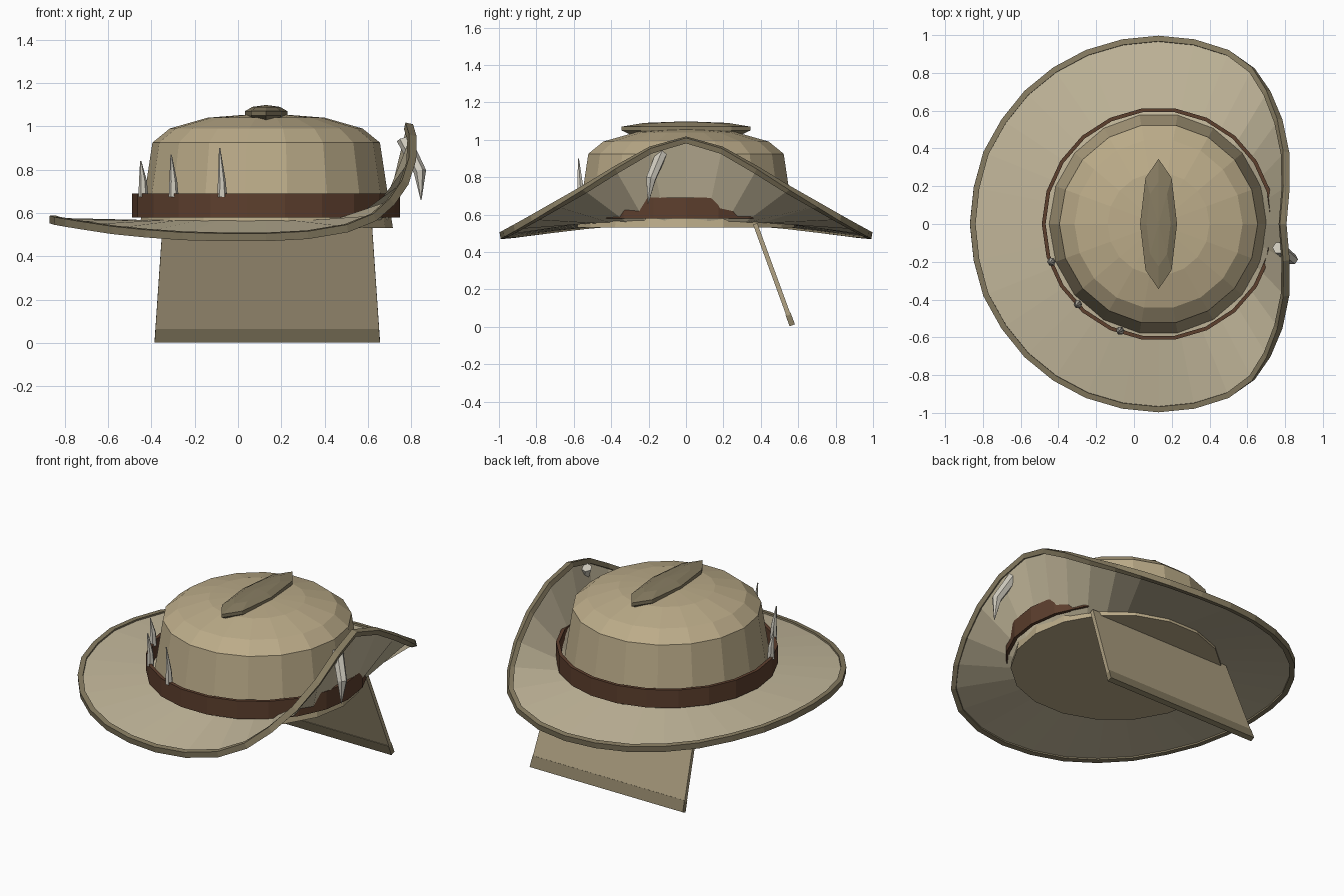
import bpy, bmesh
from math import sin, cos, pi, radians
from mathutils import Vector as V

if "Cube" in bpy.data.objects:
    bpy.data.objects.remove(bpy.data.objects["Cube"])

CX = 0.13  # the crown sits slightly off centre


def material(name, rgb):
    m = bpy.data.materials.new(name)
    m.diffuse_color = (*rgb, 1)
    m.use_nodes = True
    m.node_tree.nodes["Principled BSDF"].inputs["Base Color"].default_value = m.diffuse_color
    return m


tan = material("tan_cloth", (0.50, 0.41, 0.25))
pale = material("pale_cloth", (0.55, 0.48, 0.33))
dark = material("dark_trim", (0.24, 0.20, 0.12))
flap_mat = material("flap_cloth", (0.42, 0.35, 0.22))
leather = material("leather", (0.11, 0.05, 0.027))
ivory = material("ivory", (0.62, 0.59, 0.51))


def loft(name, rings, mat, caps=True, loop=False):
    """Join equal-length closed rings of points with quads."""
    bm = bmesh.new()
    rows = [[bm.verts.new(p) for p in r] for r in rings]
    n = len(rows[0])
    pairs = list(zip(rows, rows[1:])) + ([(rows[-1], rows[0])] if loop else [])
    for a, b in pairs:
        for i in range(n):
            j = (i + 1) % n
            bm.faces.new((a[i], a[j], b[j], b[i]))
    if caps and not loop:
        bm.faces.new(rows[0])
        bm.faces.new(rows[-1])
    bmesh.ops.remove_doubles(bm, verts=bm.verts, dist=1e-5)
    bmesh.ops.recalc_face_normals(bm, faces=bm.faces)
    me = bpy.data.meshes.new(name)
    bm.to_mesh(me)
    bm.free()
    me.materials.append(mat)
    ob = bpy.data.objects.new(name, me)
    bpy.context.collection.objects.link(ob)
    return ob


def ring(rx, ry, z, n):
    return [V((CX + rx * cos(2 * pi * i / n), ry * sin(2 * pi * i / n), z)) for i in range(n)]


# Crown: faceted dome with closed underside
crown = [(0.585, 0.53), (0.525, 0.925), (0.445, 0.99), (0.27, 1.04), (0.08, 1.055)]
loft("crown", [ring(r, r * 1.01, z, 18) for r, z in crown], tan)

# Crest: flattened ridge on top
crest = [(0.88, 1.03), (1, 1.05), (1, 1.07), (0.65, 1.09), (0.05, 1.098)]
loft("crest", [ring(0.098 * s, 0.345 * s, z, 8) for s, z in crest], dark)

# Leather band: thin open ring
band = [(0.618, 0.58), (0.618, 0.69), (0.598, 0.69), (0.598, 0.58)]
loft("hat_band", [ring(r, r, z, 22) for r, z in band], leather, loop=True)

# Brim: outer edge (x, z) every 11.25 degrees from the raised side, mirrored in y
edge = [(0.787, 1.0), (0.803, 0.945), (0.80, 0.84), (0.765, 0.735), (0.705, 0.65),
        (0.625, 0.58), (0.50, 0.53), (0.32, 0.50), (0.13, 0.49), (-0.06, 0.49),
        (-0.25, 0.495), (-0.42, 0.507), (-0.57, 0.522), (-0.69, 0.54), (-0.785, 0.555),
        (-0.835, 0.564), (-0.855, 0.57)]
outer = []
for i in range(32):
    x, z = edge[min(i, 32 - i)]
    outer.append(V((x, 0.98 * sin(2 * pi * i / 32), z)))
inner = ring(0.56, 0.56, 0.56, 32)
brim = loft("brim", [inner, outer], pale, caps=False)
sol = brim.modifiers.new("thickness", "SOLIDIFY")
sol.thickness = 0.016
sol.offset = 0

# Rim: square binding that follows the brim edge
sections = []
for i, p in enumerate(outer):
    d = (p - inner[i]).normalized()
    t = outer[(i + 1) % 32] - outer[i - 1]
    n = d.cross(t).normalized()
    sections.append([p + d * a + n * b for a, b in
                     ((-0.016, -0.018), (0.014, -0.018), (0.014, 0.018), (-0.016, 0.018))])
loft("brim_binding", sections, dark, loop=True)


# Neck flap and its hem: tilted tapered slabs
def slab(name, t0, t1, thick, mat):
    nrm = V((0, 0.933, 0.36)) * thick / 2
    rings = []
    for t in (t0, t1):
        c = V((CX + 0.005, 0.37 + 0.198 * t, 0.55 - 0.542 * t))
        h = V((0.483 + 0.037 * t, 0, 0))
        rings.append([c - h - nrm, c + h - nrm, c + h + nrm, c - h + nrm])
    loft(name, rings, mat)


slab("neck_flap", 0, 0.9, 0.024, flap_mat)
slab("neck_flap_hem", 0.885, 1, 0.03, dark)


# Teeth: six-sided spikes running through a list of (centre, radius)
def tooth(name, path):
    axis = (V(path[-1][0]) - V(path[0][0])).normalized()
    u = axis.cross(V((0, 1, 0))).normalized()
    w = axis.cross(u)
    loft(name, [[V(c) + (u * cos(k * pi / 3) + w * sin(k * pi / 3)) * r for k in range(6)]
                for c, r in path], ivory)


for i, (x, y, top) in enumerate([(-0.437, -0.2, 0.84), (-0.297, -0.425, 0.87), (-0.073, -0.565, 0.90)]):
    tooth(f"band_tooth_{i + 1}", [((x, y, 0.675), 0.023), ((x - 0.002, y, 0.75), 0.018),
                                  ((x - 0.012, y - 0.01, top), 0.003)])
tooth("brim_tooth", [((0.765, -0.125, 0.94), 0.033), ((0.84, -0.188, 0.79), 0.029),
                     ((0.845, -0.203, 0.66), 0.002)])
